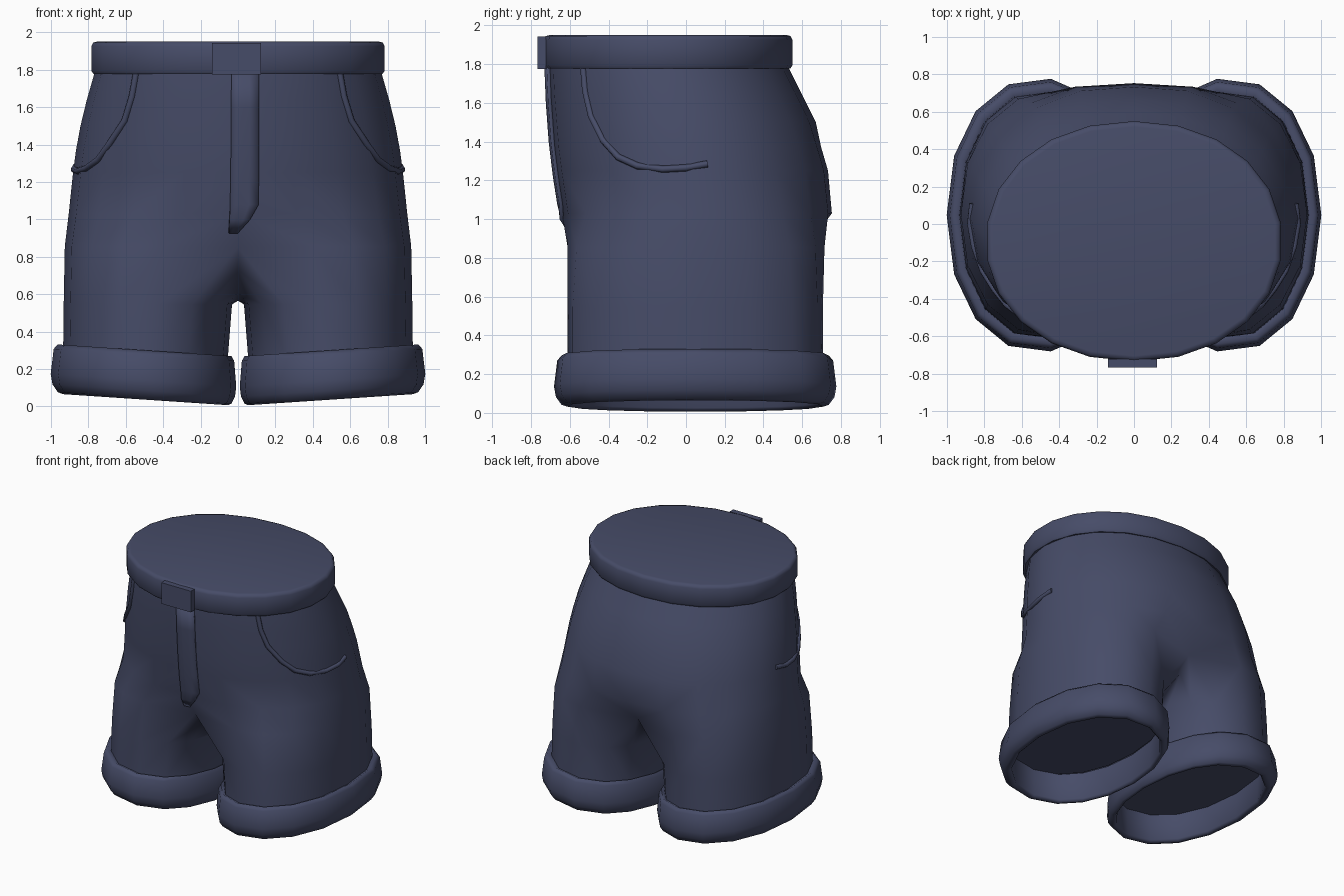
import bpy, bmesh, math
from mathutils import Vector
from mathutils.bvhtree import BVHTree

if "Cube" in bpy.data.objects:
    bpy.data.objects.remove(bpy.data.objects["Cube"])

denim = bpy.data.materials.new("denim")
denim.diffuse_color = (0.062, 0.072, 0.138, 1)
denim.use_nodes = True
denim.node_tree.nodes["Principled BSDF"].inputs["Base Color"].default_value = denim.diffuse_color


def finish(bm, name, mirror=False, angle=50):
    bmesh.ops.recalc_face_normals(bm, faces=bm.faces)
    me = bpy.data.meshes.new(name)
    bm.to_mesh(me)
    ob = bpy.data.objects.new(name, me)
    bpy.context.collection.objects.link(ob)
    me.materials.append(denim)
    if mirror:
        m = ob.modifiers.new("mirror", 'MIRROR')
        m.merge_threshold = 0.002
    bpy.ops.object.select_all(action='DESELECT')
    ob.select_set(True)
    bpy.context.view_layer.objects.active = ob
    bpy.ops.object.shade_smooth_by_angle(angle=math.radians(angle))
    return ob


def oval(deg, cx, y0, y1, rx, p):
    """Point on a squarish oval, 0 degrees towards +x."""
    c, s = math.cos(math.radians(deg)), math.sin(math.radians(deg))
    f = lambda v: math.copysign(abs(v) ** (2 / p), v) if abs(v) > 1e-6 else 0
    return Vector((cx + rx * f(c), (y0 + y1) / 2 + (y1 - y0) / 2 * f(s), 0))


def bridge(bm, a, b, closed):
    for i in range(len(a) if closed else len(a) - 1):
        j = (i + 1) % len(a)
        bm.faces.new((a[i], a[j], b[j], b[i]))


def leg_ring(z, off=0.0, tilt=0.0, rx=0.44, cx=0.495):
    """16 points: 11 on the outside, 5 between the legs."""
    angs = [-120 + 24 * i for i in range(11)] + [140 + 20 * i for i in range(5)]
    pts = []
    for a in angs:
        p = oval(a, cx + off * 0.15, -0.615 - off, 0.71 + off, rx + off * 0.8, 2.15)
        p.z = z + tilt * (p.x - 0.5) / 0.48
        pts.append(p)
    return pts


# Seat and legs: half rings down to the crotch, then full leg rings
bm = bmesh.new()
# z, half width, front y, back y, squareness
torso = [(1.82, 0.755, -0.715, 0.51, 2.05), (1.78, 0.768, -0.715, 0.53, 2.05),
         (1.64, 0.808, -0.71, 0.60, 2.05), (1.5, 0.842, -0.70, 0.67, 2.05),
         (1.37, 0.866, -0.69, 0.71, 2.08), (1.25, 0.882, -0.675, 0.745, 2.1),
         (1.03, 0.905, -0.64, 0.765, 2.22)]
rings = []
for z, rx, y0, y1, p in torso:
    ring = []
    for i in range(11):
        v = oval(-90 + 18 * i, 0, y0, y1, rx, p)
        v.z = z
        if i in (0, 10):
            v.x = 0
        ring.append(v)
    if z < 1.4:
        ring[10].y -= 0.012
    rings.append(ring)
low = leg_ring(0.78)
mid = [rings[-1][i].lerp(low[i], 0.7) for i in range(11)]
mid[0], mid[10] = Vector((0, -0.54, 0.85)), Vector((0, 0.61, 0.84))
rings.append(mid)
vr = [[bm.verts.new(p) for p in r] for r in rings]
for a, b in zip(vr, vr[1:]):
    bridge(bm, a, b, False)
crotch = [(0.52, 0.73), (0.32, 0.61), (0.04, 0.565), (-0.24, 0.61), (-0.44, 0.73)]
prev = vr[-1] + [bm.verts.new((0, y, z)) for y, z in crotch]
for z, rx, cx in ((0.545, 0.45, 0.482), (0.27, 0.44, 0.495)):
    cur = [bm.verts.new(p) for p in leg_ring(z, rx=rx, cx=cx, tilt=0.02 if z < 0.3 else 0)]
    bridge(bm, prev, cur, True)
    prev = cur
bm.faces.new(prev)  # closes the leg inside the cuff
bmesh.ops.recalc_face_normals(bm, faces=bm.faces)
tree = BVHTree.FromBMesh(bm)
finish(bm, "shorts_body", True, 80)
bm.free()

# Rolled cuffs
bm = bmesh.new()
prev = None
for off, z in ((-0.005, 0.285), (0.03, 0.3), (0.053, 0.275), (0.07, 0.14), (0.06, 0.085),
               (0.03, 0.045), (0.0, 0.036), (-0.02, 0.055), (-0.01, 0.27)):
    cur = [bm.verts.new(p) for p in leg_ring(z, off, 0.032)]
    if prev:
        bridge(bm, prev, cur, True)
    prev = cur
finish(bm, "leg_cuffs", True, 80)
bm.free()

# Waistband with closed top
bm = bmesh.new()
prev = None
for off, z in ((-0.04, 1.785), (-0.012, 1.777), (0, 1.795), (0, 1.925), (-0.01, 1.945), (-0.03, 1.95)):
    cur = []
    for i in range(22):
        p = oval(-90 + i * 360 / 22, 0, -0.735 - off, 0.55 + off, 0.792 + off, 2.1)
        cur.append(bm.verts.new((p.x, p.y, z)))
    if prev:
        bridge(bm, prev, cur, True)
    prev = cur
bm.faces.new(prev)
finish(bm, "waistband", angle=60)
bm.free()

# Waistband front tab
bm = bmesh.new()
bmesh.ops.create_cube(bm, size=1)
for v in bm.verts:
    v.co = Vector((-0.008 + v.co.x * 0.26, -0.745 + v.co.y * 0.045, 1.859 + v.co.z * 0.168))
finish(bm, "front_tab", angle=30)
bm.free()

# Fly flap laid on the front surface
bm = bmesh.new()
prev = None
for xl, xr, z in ((-0.035, 0.11, 1.79), (-0.036, 0.11, 1.6), (-0.037, 0.11, 1.4), (-0.04, 0.11, 1.22),
                  (-0.042, 0.11, 1.08), (-0.046, 0.065, 1.0), (-0.05, 0.0, 0.93)):
    cur = []
    for k in range(4):
        x = xl + (xr - xl) * k / 3
        hit = tree.ray_cast(Vector((max(abs(x), 0.006), -2, z)), Vector((0, 1, 0)))[0]
        cur.append(bm.verts.new((x, hit.y - 0.008, z)))
    if prev:
        bridge(bm, prev, cur, False)
    prev = cur
ob = finish(bm, "fly_flap", angle=35)
s = ob.modifiers.new("thickness", 'SOLIDIFY')
s.thickness, s.offset = 0.02, 0
bm.free()

# Pocket seams: tubes projected onto the sides
path = [(-0.53, 1.78), (-0.52, 1.66), (-0.49, 1.53), (-0.43, 1.41), (-0.35, 1.32),
        (-0.25, 1.275), (-0.12, 1.258), (0.0, 1.265), (0.11, 1.285)]
for side, name in ((1, "right_pocket_seam"), (-1, "left_pocket_seam")):
    cu = bpy.data.curves.new(name, 'CURVE')
    cu.dimensions = '3D'
    cu.bevel_depth, cu.bevel_resolution, cu.use_fill_caps = 0.018, 1, True
    sp = cu.splines.new('POLY')
    sp.points.add(len(path) - 1)
    for pt, (y, z) in zip(sp.points, path):
        hit = tree.ray_cast(Vector((2, y, z)), Vector((-1, 0, 0)))[0]
        pt.co = (side * (hit.x + 0.002), y, z, 1)
    sp.use_smooth = True
    cu.materials.append(denim)
    bpy.context.collection.objects.link(bpy.data.objects.new(name, cu))
